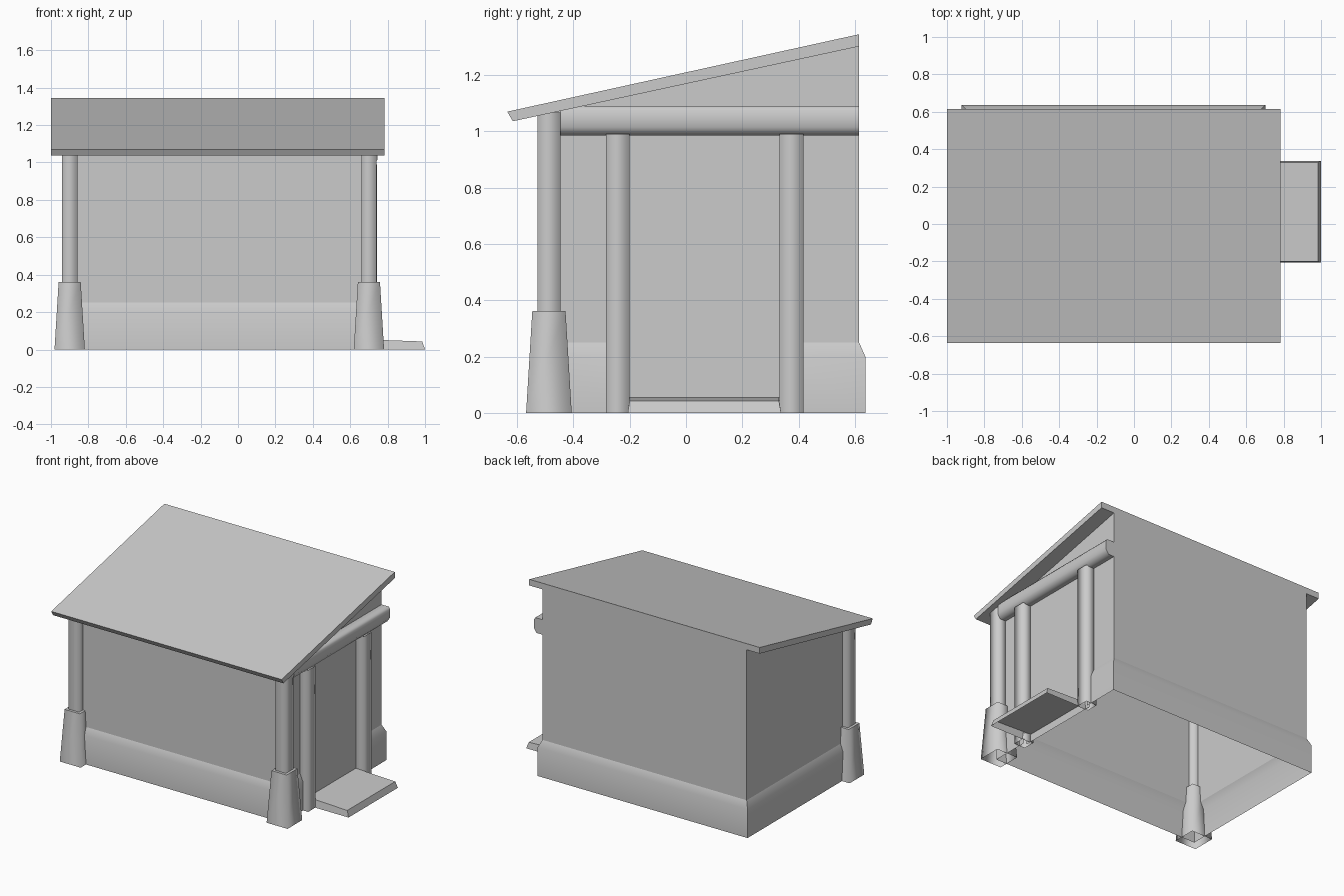
import bpy

old = bpy.data.objects.get("Cube")
if old:
    bpy.data.objects.remove(old, do_unlink=True)

grey = bpy.data.materials.new("plain grey")
grey.use_nodes = True
COLOR = (0.6, 0.6, 0.6, 1)
grey.diffuse_color = COLOR
grey.node_tree.nodes["Principled BSDF"].inputs["Base Color"].default_value = COLOR

# Shell extents: sides, front and back wall
X0, X1, Y0, Y1 = -0.9, 0.68, -0.487, 0.615
SKIRT_TOP = 0.25
DOOR = (-0.243, 0.375)


def add_mesh(name, verts, faces, smooth=False):
    mesh = bpy.data.meshes.new(name)
    mesh.from_pydata(verts, [], faces)
    mesh.polygons.foreach_set("use_smooth", [smooth] * len(faces))
    mesh.materials.append(grey)
    obj = bpy.data.objects.new(name, mesh)
    bpy.context.collection.objects.link(obj)
    return obj


def loft(name, rings, closed=True, caps=(False, False), smooth=False):
    """Bridge matching rings of points, optionally capping the ends."""
    n = len(rings[0])
    faces = []
    for r in range(len(rings) - 1):
        for i in range(n if closed else n - 1):
            j = (i + 1) % n
            a, b = r * n, (r + 1) * n
            faces.append((a + i, a + j, b + j, b + i))
    if caps[0]:
        faces.append(tuple(reversed(range(n))))
    if caps[1]:
        last = (len(rings) - 1) * n
        faces.append(tuple(range(last, last + n)))
    return add_mesh(name, [p for ring in rings for p in ring], faces, smooth)


def square(x, y, half, z):
    return [(x - half, y - half, z), (x + half, y - half, z),
            (x + half, y + half, z), (x - half, y + half, z)]


def roof_under(y):
    return 1.305 + (y - Y1) * 0.216


# Upper walls, with the top edge following the roof slope
corners = [(X0, Y0), (X1, Y0), (X1, Y1), (X0, Y1)]
loft("walls", [[(x, y, SKIRT_TOP) for x, y in corners],
               [(x, y, roof_under(y)) for x, y in corners]])

# Flared skirt running round the walls from one door post to the other
path = [(X1, DOOR[1], 1, 0), (X1, Y1, 1, 1), (X0, Y1, -1, 1),
        (X0, Y0, -1, -1), (X1, Y0, 1, -1), (X1, DOOR[0], 1, 0)]
profile = [(0.022, 0), (0.022, 0.2), (0, SKIRT_TOP)]
skirt = loft("wall_skirt",
             [[(x + dx * out, y + dy * out, z) for x, y, dx, dy in reversed(path)]
              for out, z in profile], closed=False)
skirt.data.flip_normals()
skirt.select_set(True)
bpy.context.view_layer.objects.active = skirt
bpy.ops.object.shade_smooth_by_angle()
skirt.data.flip_normals()

# Lower panel of the doorway
add_mesh("door_panel",
         [(X1, DOOR[0], 0), (X1, DOOR[1], 0),
          (X1, DOOR[1], SKIRT_TOP), (X1, DOOR[0], SKIRT_TOP)], [(0, 1, 2, 3)])

# Sloping roof slab
section = [(-0.615, 1.036), (Y1, 1.302), (Y1, 1.345), (-0.635, 1.07)]
loft("roof", [[(x, y, z) for y, z in section] for x in (-1.0, 0.782)], caps=(True, True))

# Corner posts on tapered bases
for side, x in (("right", -0.9), ("left", 0.7)):
    loft(side + "_post_base", [square(x, Y0, 0.081, 0), square(x, Y0, 0.059, 0.362)],
         caps=(False, True)).data.polygons.foreach_set("use_smooth", [True] * 4 + [False])
    loft(side + "_post", [square(x, Y0, 0.041, 0.36), square(x, Y0, 0.041, roof_under(Y0))],
         smooth=True)

# Door posts
for side, y in (("front", DOOR[0]), ("back", DOOR[1])):
    loft(side + "_door_post", [square(0.7, y, 0.042, 0), square(0.7, y, 0.042, 0.99)],
         smooth=True)

# Rounded beam over the doorway
beam = [(0.66, 0.985), (0.725, 0.985), (0.745, 1.015), (0.745, 1.075), (0.735, 1.09), (0.66, 1.09)]
loft("door_beam", [[(x, y, z) for x, z in beam] for y in (Y1, -0.445)],
     caps=(True, True)).data.polygons.foreach_set("use_smooth", [True] * 6 + [False] * 2)

# Door step, sloping away from the wall, open underneath
top = [(0.68, -0.2, 0.054), (0.985, -0.2, 0.043), (0.985, 0.33, 0.043), (0.68, 0.33, 0.054)]
bottom = [(0.68, -0.207, 0), (1.0, -0.207, 0), (1.0, 0.338, 0), (0.68, 0.338, 0)]
loft("door_step", [bottom, top], caps=(False, True))
